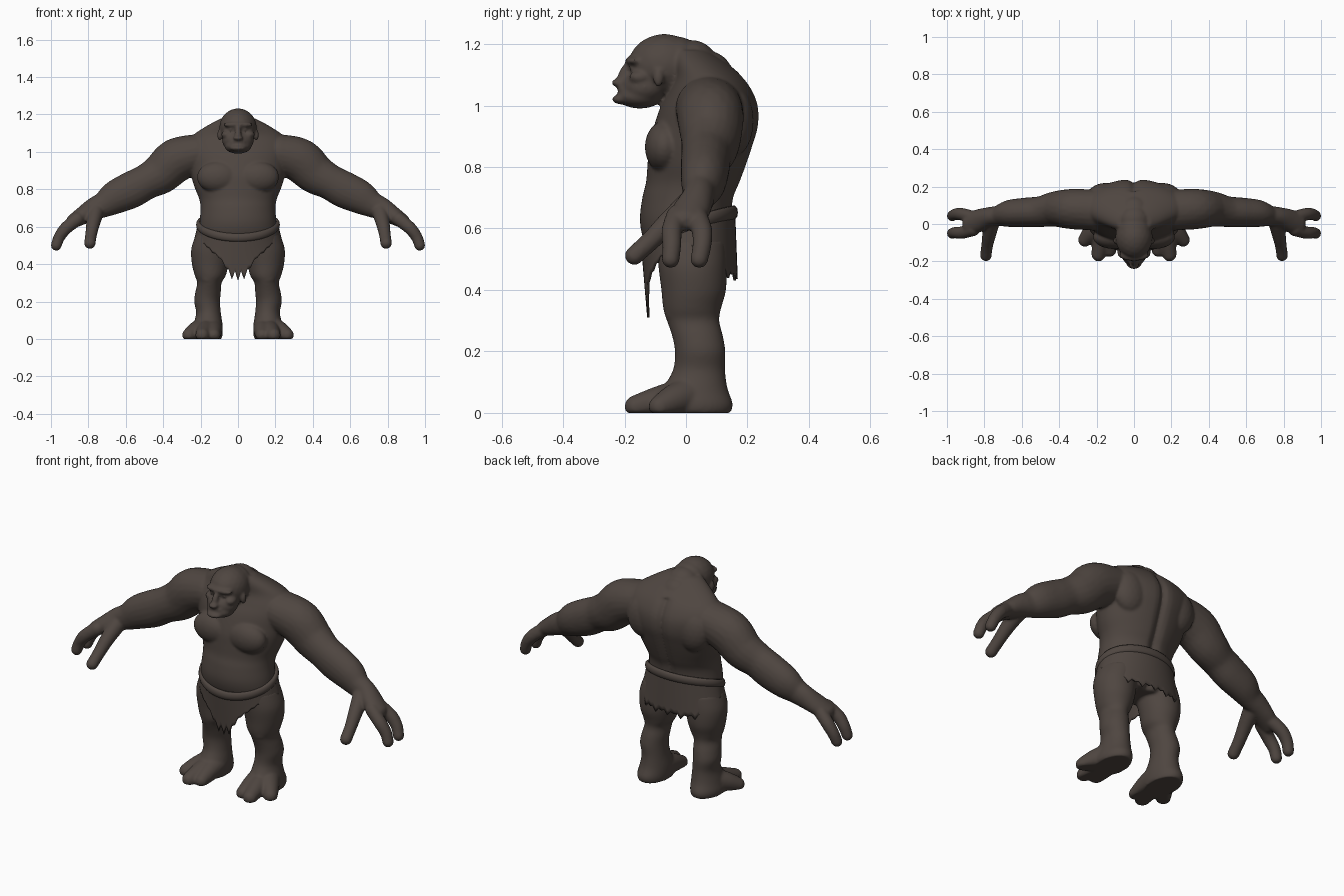
import bpy, bmesh, math
from mathutils import Matrix, Vector

if "Cube" in bpy.data.objects:
    bpy.data.objects.remove(bpy.data.objects["Cube"])

hide = bpy.data.materials.new("dark brown hide")
hide.diffuse_color = (0.078, 0.061, 0.052, 1)
hide.use_nodes = True
hide.node_tree.nodes["Principled BSDF"].inputs["Base Color"].default_value = hide.diffuse_color


def spline(rows, n):
    """Catmull-Rom interpolation of rows of numbers, n steps per span."""
    out = []
    for i in range(len(rows) - 1):
        a, b = rows[max(i - 1, 0)], rows[i]
        c, d = rows[i + 1], rows[min(i + 2, len(rows) - 1)]
        for k in range(n):
            t = k / n
            out.append([0.5 * (2 * q + (r - p) * t + (2 * p - 5 * q + 4 * r - s) * t * t
                               + (3 * q - p - 3 * r + s) * t ** 3)
                        for p, q, r, s in zip(a, b, c, d)])
    out.append(list(rows[-1]))
    return out


def ball(bm, c, r, tilt=0, sub=3):
    m = Matrix.Translation(c) @ Matrix.Rotation(tilt, 4, 'X') @ Matrix.Diagonal((*r, 1))
    bmesh.ops.create_icosphere(bm, subdivisions=sub, radius=1, matrix=m)


def pair(bm, c, r, tilt=0):
    for s in (1, -1):
        ball(bm, (s * c[0], c[1], c[2]), r, tilt)


def limb(bm, rows, n=8):
    """Mirrored chain of ellipsoids; rows are x, y, z, y radius, x/z radius."""
    for x, y, z, ry, rz in spline(rows, n):
        for s in (1, -1):
            ball(bm, (s * x, y, z), (rz, ry, rz))


def loft(bm, rows, side=1, groove=0, seg=64):
    """Stacked ellipses; rows are z, centre x, half width, front y, back y."""
    rings = []
    for z, cx, w, f, b in spline(rows, 4):
        ring = []
        for i in range(seg):
            a = 2 * math.pi * i / seg
            x = w * math.cos(a)
            y = (f + b) / 2 + (b - f) / 2 * math.sin(a)
            if math.sin(a) > 0 and z < 1.1:
                y -= groove * math.exp(-(x / 0.022) ** 2)
            ring.append(bm.verts.new((side * (cx + x), y, z)))
        rings.append(ring)
    for p, q in zip(rings, rings[1:]):
        for i in range(seg):
            j = (i + 1) % seg
            bm.faces.new((p[i], p[j], q[j], q[i]))
    bm.faces.new(rings[0])
    bm.faces.new(rings[-1])


def make(name, bm):
    bmesh.ops.recalc_face_normals(bm, faces=bm.faces)
    me = bpy.data.meshes.new(name)
    bm.to_mesh(me)
    bm.free()
    ob = bpy.data.objects.new(name, me)
    bpy.context.collection.objects.link(ob)
    me.materials.append(hide)
    return ob


def bake(ob):
    """Apply modifiers and shade smooth."""
    dg = bpy.context.evaluated_depsgraph_get()
    me = bpy.data.meshes.new_from_object(ob.evaluated_get(dg))
    ob.modifiers.clear()
    ob.data = me
    me.materials.clear()
    me.materials.append(hide)
    for p in me.polygons:
        p.material_index = 0
        p.use_smooth = True


bm = bmesh.new()
# hunched torso with a spine groove
loft(bm, [(0.47, 0, 0.13, -0.07, 0.11), (0.52, 0, 0.19, -0.115, 0.135),
          (0.57, 0, 0.205, -0.14, 0.145), (0.63, 0, 0.205, -0.15, 0.15),
          (0.70, 0, 0.20, -0.142, 0.158), (0.75, 0, 0.208, -0.13, 0.178),
          (0.81, 0, 0.232, -0.125, 0.2), (0.87, 0, 0.25, -0.12, 0.22),
          (0.93, 0, 0.265, -0.105, 0.237), (0.99, 0, 0.28, -0.085, 0.238),
          (1.04, 0, 0.28, -0.06, 0.222), (1.09, 0, 0.24, -0.04, 0.188),
          (1.14, 0, 0.165, -0.045, 0.13), (1.18, 0, 0.09, -0.05, 0.07)], groove=0.022)
# chest, shoulder blades, neck ridge
pair(bm, (0.105, -0.07, 0.865), (0.115, 0.064, 0.085))
pair(bm, (0.15, 0.15, 0.95), (0.10, 0.07, 0.12))
for y, z, r in ((-0.03, 1.145, 0.08), (0.02, 1.13, 0.083), (0.07, 1.095, 0.083)):
    ball(bm, (0, y, z), (0.09, r, r))

# head: skull, jaw, brow, cheeks, nose, lips, eyes and ears
ball(bm, (0, -0.07, 1.13), (0.1, 0.118, 0.103))
ball(bm, (0, -0.135, 1.06), (0.085, 0.075, 0.06))
ball(bm, (0, -0.15, 1.03), (0.072, 0.075, 0.04))
ball(bm, (0, -0.168, 1.145), (0.08, 0.03, 0.017))
pair(bm, (0.06, -0.15, 1.092), (0.03, 0.035, 0.022))
ball(bm, (0, -0.203, 1.1), (0.017, 0.018, 0.045), -0.4)
ball(bm, (0, -0.218, 1.074), (0.027, 0.025, 0.014))
ball(bm, (0, -0.195, 1.053), (0.045, 0.028, 0.011))
ball(bm, (0, -0.205, 1.02), (0.045, 0.036, 0.017))
pair(bm, (0.037, -0.172, 1.12), (0.014, 0.013, 0.010))
pair(bm, (0.098, -0.09, 1.09), (0.014, 0.017, 0.03))

# arms with broad forearms, running into the palms
limb(bm, [(0.22, 0.075, 0.99, 0.11, 0.105), (0.33, 0.08, 0.955, 0.108, 0.118),
          (0.41, 0.08, 0.885, 0.096, 0.108), (0.49, 0.067, 0.84, 0.083, 0.095),
          (0.57, 0.062, 0.797, 0.08, 0.098), (0.65, 0.057, 0.76, 0.074, 0.09),
          (0.71, 0.045, 0.722, 0.057, 0.07), (0.77, 0.038, 0.695, 0.053, 0.06),
          (0.83, 0.018, 0.66, 0.062, 0.048), (0.88, 0.0, 0.63, 0.062, 0.038)])
# two fingers and a thumb on each hand
for y0, y1, y2 in ((0.035, 0.052, 0.043), (-0.03, -0.046, -0.05)):
    limb(bm, [(0.86, y0, 0.64, 0.035, 0.037), (0.92, y1, 0.592, 0.034, 0.034),
              (0.955, y1, 0.545, 0.031, 0.031), (0.972, y2, 0.5, 0.029, 0.029)], 6)
limb(bm, [(0.76, 0.015, 0.68, 0.045, 0.045), (0.775, -0.06, 0.615, 0.037, 0.037),
          (0.785, -0.115, 0.56, 0.032, 0.032), (0.792, -0.168, 0.512, 0.031, 0.031)], 6)

# legs
for s in (1, -1):
    loft(bm, [(0.0, 0.165, 0.078, -0.09, 0.145), (0.03, 0.165, 0.083, -0.1, 0.152),
              (0.08, 0.16, 0.077, -0.075, 0.135), (0.14, 0.158, 0.066, -0.042, 0.127),
              (0.20, 0.165, 0.069, -0.036, 0.128), (0.25, 0.16, 0.068, -0.045, 0.12),
              (0.30, 0.153, 0.065, -0.062, 0.108), (0.34, 0.148, 0.083, -0.074, 0.114),
              (0.40, 0.148, 0.098, -0.08, 0.13), (0.48, 0.142, 0.108, -0.09, 0.132),
              (0.56, 0.12, 0.105, -0.095, 0.13)], side=s)
    # kneecap
    ball(bm, (s * 0.155, -0.025, 0.325), (0.05, 0.045, 0.04))
# toes: inner, big middle and outer
for x0, x1, y1, r in ((0.14, 0.13, -0.14, 0.036), (0.16, 0.19, -0.162, 0.038),
                      (0.19, 0.262, -0.085, 0.037)):
    limb(bm, [(x0, 0.0, 0.055, 0.06, 0.06), ((x0 + x1) / 2, y1 / 2, 0.04, 0.05, 0.05),
              (x1, y1, 0.02, r, r)], 6)
# flat soles
for v in bm.verts:
    v.co.z = max(v.co.z, 0.0)

body = make("body", bm)
rm = body.modifiers.new("merge", 'REMESH')
rm.mode = 'VOXEL'
rm.voxel_size = 0.007
sm = body.modifiers.new("soften", 'SMOOTH')
sm.factor = 0.5
sm.iterations = 5
bake(body)


def waist(d, grow=0.0):
    """Point on the tilted belt line; d = 0 at the front."""
    return Vector(((0.211 + grow) * math.sin(d), 0.007 - (0.149 + grow) * math.cos(d),
                   0.597 - 0.055 * math.cos(d) + 0.013 * math.sin(d) ** 2))


# rolled belt
bm = bmesh.new()
N, M = 72, 10
rings = []
for i in range(N):
    d = 2 * math.pi * i / N
    ring = []
    for j in range(M):
        a = 2 * math.pi * j / M
        p = waist(d, 0.013 * math.cos(a))
        p.z += 0.023 * math.sin(a)
        ring.append(bm.verts.new(p))
    rings.append(ring)
for i in range(N):
    p, q = rings[i], rings[(i + 1) % N]
    for j in range(M):
        k = (j + 1) % M
        bm.faces.new((p[j], p[k], q[k], q[j]))
bake(make("belt", bm))

# ragged loincloth: hem height by angle from the front, with torn points
hem = [(0, 0.36), (18, 0.375), (26, 0.43), (50, 0.5), (75, 0.55),
       (105, 0.54), (130, 0.47), (155, 0.455), (180, 0.46)]


def hem_height(deg):
    for (a, za), (b, zb) in zip(hem, hem[1:]):
        if deg <= b:
            return za + (zb - za) * (deg - a) / (b - a)


bm = bmesh.new()
cols = []
for i in range(N):
    deg = i * 360 / N
    d, off = math.radians(deg), min(deg, 360 - deg)
    top = waist(d)
    low = hem_height(off)
    if i % 2 == 0:
        low -= 0.05 if off < 20 else (0.025 if i % 4 == 0 and off > 120 else 0.008)
    col = []
    for k in range(9):
        z = top.z + (low - top.z) * k / 8
        drop = top.z - z
        flare = 1 + 0.9 * drop * math.sin(d) ** 2
        if off > 90:
            flare += 0.25 * drop
        else:
            flare -= 0.6 * drop * math.cos(d) ** 2
        col.append(bm.verts.new((top.x * flare, top.y * flare, z)))
    cols.append(col)
for i in range(N):
    p, q = cols[i], cols[(i + 1) % N]
    for k in range(8):
        bm.faces.new((p[k], q[k], q[k + 1], p[k + 1]))
cloth = make("loincloth", bm)
so = cloth.modifiers.new("thickness", 'SOLIDIFY')
so.thickness = 0.008
so.offset = 0
bake(cloth)
